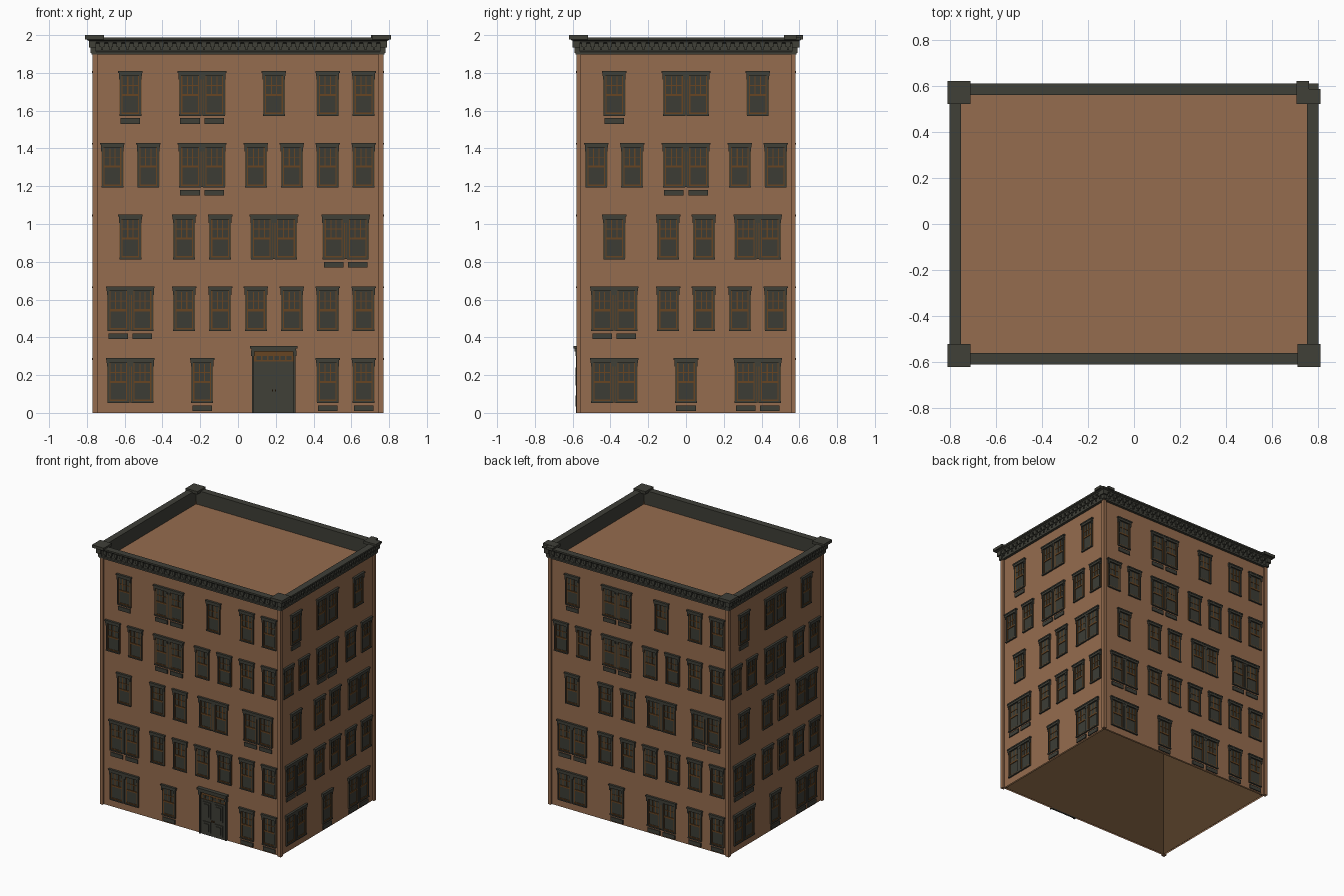
import bpy, bmesh, math
from mathutils import Matrix

if "Cube" in bpy.data.objects:
    bpy.data.objects.remove(bpy.data.objects["Cube"], do_unlink=True)

HX, HY, TOP = 0.756, 0.566, 1.9      # wall half sizes and wall height
BAY = 0.38


def material(name, rgb):
    m = bpy.data.materials.new(name)
    m.use_nodes = True
    m.diffuse_color = (*rgb, 1)
    bsdf = m.node_tree.nodes["Principled BSDF"]
    bsdf.inputs["Base Color"].default_value = (*rgb, 1)
    bsdf.inputs["Roughness"].default_value = 0.8
    return m


brick = material("brick_brown", (0.300, 0.150, 0.077))
trim = material("dark_trim", (0.050, 0.050, 0.039))
glass = material("dark_glass", (0.045, 0.046, 0.036))
wood = material("sash_wood", (0.135, 0.058, 0.016))
inner = material("inner_wall_brown", (0.088, 0.048, 0.021))
TRIM, GLASS, WOOD = 0, 1, 2


def box(bm, x, y, z, mat=0):
    """Box between the (low, high) pairs x, y and z."""
    size = [b - a for a, b in (x, y, z)]
    mid = [(a + b) / 2 for a, b in (x, y, z)]
    made = bmesh.ops.create_cube(bm, size=1, matrix=Matrix.Translation(mid) @ Matrix.Diagonal((*size, 1)))
    for f in {f for v in made["verts"] for f in v.link_faces}:
        f.material_index = mat


def plate(bm, x0, x1, z0, z1, out, mat=TRIM):
    """Box standing out from a wall, whose outside is local -y."""
    box(bm, (x0, x1), (-out, 0.004), (z0, z1), mat)


def to_mesh(bm, name, mats):
    me = bpy.data.meshes.new(name)
    bm.to_mesh(me)
    bm.free()
    for m in mats:
        me.materials.append(m)
    return me


def place(name, me, matrix=Matrix()):
    ob = bpy.data.objects.new(name, me)
    ob.matrix_world = matrix
    bpy.context.scene.collection.objects.link(ob)
    return ob


# Windows: origin at the top centre of the hood
def window_unit(bm, c, apron):
    plate(bm, c - .046, c + .046, -.228, -.025, .002, GLASS)
    for s in (-1, 1):
        def strip(a, b, z0, z1, out, mat):
            plate(bm, *sorted((c + s * a, c + s * b)), z0, z1, out, mat)
        strip(.047, .056, -.235, -.02, .010, TRIM)
        strip(.047, .060, -.045, -.02, .012, TRIM)
        strip(.056, .0585, -.232, -.02, .005, WOOD)
        strip(.041, .047, -.228, -.025, .006, WOOD)
        strip(.011, .0165, -.122, -.03, .005, WOOD)
    plate(bm, c - .046, c + .046, -.132, -.121, .007, WOOD)
    plate(bm, c - .046, c + .046, -.079, -.074, .005, WOOD)
    plate(bm, c - .046, c + .046, -.228, -.220, .006, WOOD)
    plate(bm, c - .058, c + .058, -.237, -.228, .012)
    if apron:
        plate(bm, c - .052, c + .052, -.28, -.25, .008)


def window(name, centres, apron):
    bm = bmesh.new()
    for c in centres:
        window_unit(bm, c, apron)
    if len(centres) > 1:      # mullion
        plate(bm, -.008, .008, -.235, -.02, .008, WOOD)
        plate(bm, -.004, .004, -.235, -.02, .011)
    w = max(centres) + .061
    plate(bm, -w, w, -.026, -.008, .014)
    plate(bm, -w - .004, w + .004, -.010, 0, .017)
    return to_mesh(bm, name, (trim, glass, wood))


single = {a: window("single_window", (0,), a) for a in (False, True)}
double = {a: window("double_window", (-.064, .064), a) for a in (False, True)}


# Entrance: origin on the ground
def entrance():
    bm = bmesh.new()
    plate(bm, -.115, .115, 0, .33, .003)
    for s in (-1, 1):
        def strip(a, b, z0, z1, out, mat=TRIM):
            plate(bm, *sorted((s * a, s * b)), z0, z1, out, mat)
        strip(.105, .115, 0, .33, .016)
        strip(.102, .120, .30, .33, .019)
        strip(.003, .101, 0, .270, .008)
        for z0, z1 in ((.13, .255), (.02, .105)):
            strip(.020, .084, z0, z1, .014)
            strip(.032, .072, z0 + .014, z1 - .014, .020)
        strip(.006, .011, .112, .124, .016, WOOD)
    # Transom light over the doors
    plate(bm, -.105, .105, .272, .33, .006, WOOD)
    for i in range(6):
        x = (i - 2.5) * .032
        plate(bm, x - .012, x + .012, .279, .302, .008, GLASS)
    # Hood
    plate(bm, -.118, .118, .325, .342, .024)
    plate(bm, -.126, .126, .34, .355, .030)
    return to_mesh(bm, "entrance_door", (trim, glass, wood))


door = entrance()

# Bays from left to right, storeys from the top down:
# S single, P pair, D double, O door; lower case adds an apron panel
LONG = ["sdSP", "PdPP", "SPDd", "dPPP", "DsOp"]
SHORT = ["sDS", "PdP", "SPD", "dPP", "Dsd"]
BACK = LONG[:-1] + ["Dsdp"]
WALLS = [("front", 0, HX, HY, LONG), ("left", 1, HY, HX, SHORT),
         ("back", 2, HX, HY, BACK), ("right", 3, HY, HX, SHORT)]

dentils = bmesh.new()
for side, turn, half, dist, rows in WALLS:
    wall = Matrix.Rotation(turn * math.pi / 2, 4, "Z") @ Matrix.Translation((0, -dist, 0))
    for r, row in enumerate(rows):
        z = 1.81 - r * BAY
        for b, kind in enumerate(row):
            x = (b - (len(row) - 1) / 2) * BAY
            apron = kind.islower()
            k = kind.upper()
            if k == "O":
                place(side + "_entrance_door", door, wall @ Matrix.Translation((x, 0, 0)))
            elif k == "D":
                place(side + "_double_window", double[apron], wall @ Matrix.Translation((x, 0, z)))
            else:
                for dx in ((-.095, .095) if k == "P" else (0,)):
                    place(side + "_single_window", single[apron], wall @ Matrix.Translation((x + dx, 0, z)))
    # Dentils and small brackets of the cornice on this wall
    part = bmesh.new()
    n = int(2 * half / .045)
    for i in range(n):
        x = (i - (n - 1) / 2) * .045
        plate(part, x - .012, x + .012, 1.938, 1.962, .029)
        plate(part, x - .005, x + .005, 1.920, 1.94, .023)
    part.transform(wall)
    me = to_mesh(part, "dentils", ())
    dentils.from_mesh(me)
    bpy.data.meshes.remove(me)
place("cornice_dentils", to_mesh(dentils, "cornice_dentils", (trim,)))


def open_shell(name, inset, height, mat):
    """Four walls without floor or ceiling."""
    bm = bmesh.new()
    box(bm, (inset - HX, HX - inset), (inset - HY, HY - inset), (0, height))
    bmesh.ops.delete(bm, geom=[f for f in bm.faces if abs(f.normal.z) > .5], context="FACES_ONLY")
    return place(name, to_mesh(bm, name, (mat,)))


# Outer walls and the dark lining inside them
open_shell("brick_walls", 0, TOP, brick)
open_shell("inner_wall_lining", .012, 1.87, inner)

# Flat roof behind the cornice
bm = bmesh.new()
bmesh.ops.create_grid(bm, x_segments=1, y_segments=1, size=1,
                      matrix=Matrix.Translation((0, 0, 1.88)) @ Matrix.Diagonal((HX - .002, HY - .002, 1, 1)))
place("flat_roof", to_mesh(bm, "flat_roof", (brick,)))

# Corner pilasters, cornice consoles and caps
pil, con, cap = bmesh.new(), bmesh.new(), bmesh.new()


def corner(bm, sx, sy, inset_x, inset_y, out_x, out_y, z):
    xs = sorted((sx * (HX - inset_x), sx * (HX + out_x)))
    ys = sorted((sy * (HY - inset_y), sy * (HY + out_y)))
    box(bm, xs, ys, z)


for sx in (-1, 1):
    for sy in (-1, 1):
        corner(pil, sx, sy, .011, .011, .015, .015, (0, TOP))
        corner(con, sx, sy, .005, .005, .024, .024, (1.905, 1.94))
        corner(con, sx, sy, .005, .005, .034, .034, (1.935, 1.98))
        if (sx, sy) == (1, 1):
            corner(cap, sx, sy, .051, .046, .054, .019, (1.978, 2))
            corner(cap, sx, sy, .051, .046, .004, .054, (1.978, 1.998))
        else:
            corner(cap, sx, sy, .046, .046, .054, .054, (1.978, 2))
place("corner_pilasters", to_mesh(pil, "corner_pilasters", (brick,)))
place("cornice_consoles", to_mesh(con, "cornice_consoles", (trim,)))
place("cornice_corner_caps", to_mesh(cap, "cornice_corner_caps", (trim,)))

# Cornice: a profile of (offset from wall, height) swept round the building
profile = [(-.006, 1.87), (-.002, 1.87), (-.002, 1.898), (.020, 1.898), (.020, 1.911), (.015, 1.916),
           (.015, 1.956), (.030, 1.962), (.034, 1.970), (.044, 1.975), (.044, 1.987), (-.006, 1.987)]
bm = bmesh.new()
loops = [[bm.verts.new((sx * (HX + o), sy * (HY + o), z)) for sx, sy in ((-1, -1), (1, -1), (1, 1), (-1, 1))]
         for o, z in profile]
for a, b in zip(loops, loops[1:] + loops[:1]):
    for i in range(4):
        j = (i + 1) % 4
        bm.faces.new((a[i], a[j], b[j], b[i]))
bmesh.ops.recalc_face_normals(bm, faces=bm.faces[:])
place("cornice", to_mesh(bm, "cornice", (trim,)))
